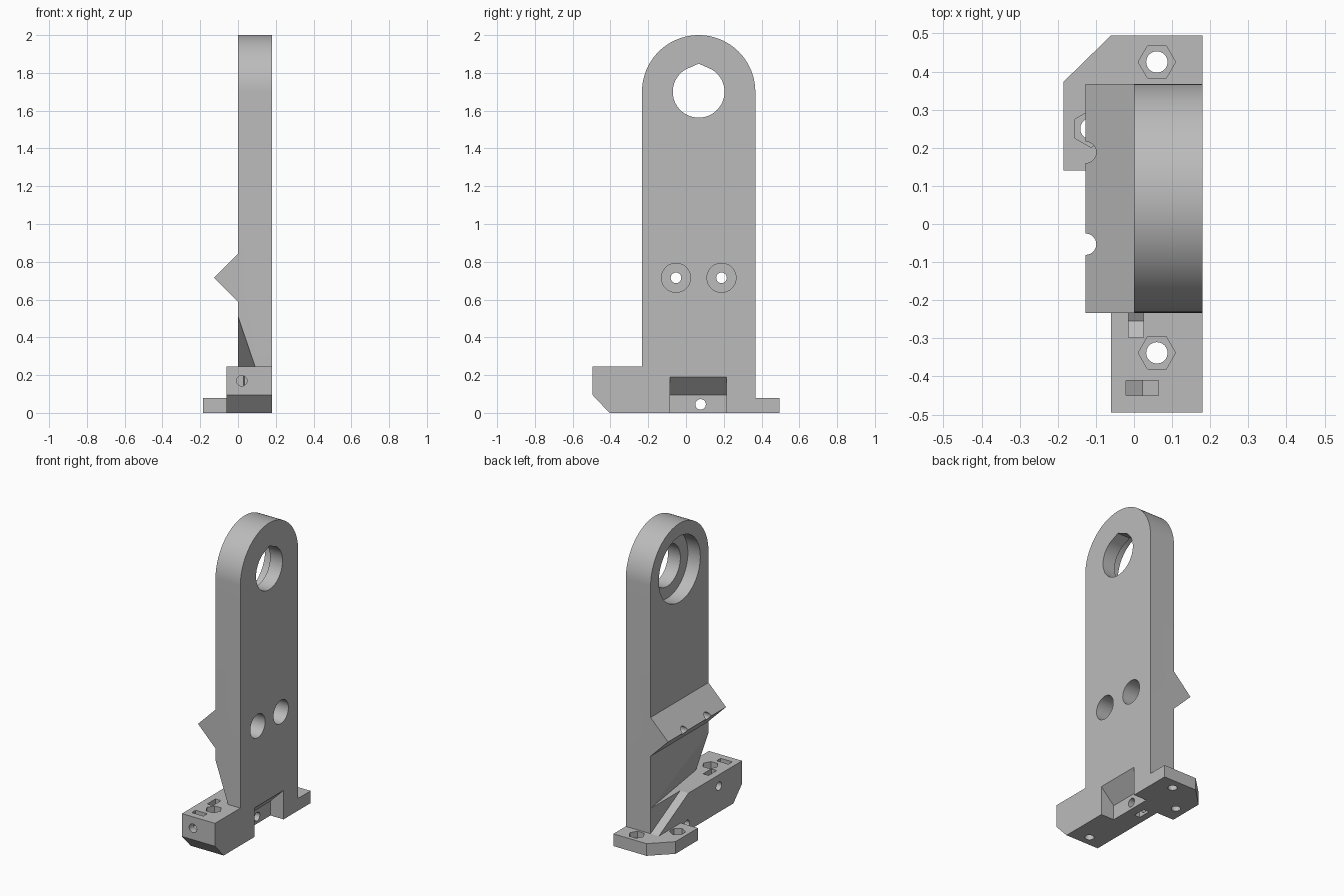
import bpy, bmesh
from math import sin, cos, pi, radians

cube = bpy.data.objects.get("Cube")
if cube:
    bpy.data.objects.remove(cube)

grey = bpy.data.materials.new("plain grey")
grey.use_nodes = True
colour = (0.5, 0.5, 0.5, 1)
grey.diffuse_color = colour
grey.node_tree.nodes["Principled BSDF"].inputs["Base Color"].default_value = colour


def add_object(name, bm):
    bmesh.ops.recalc_face_normals(bm, faces=bm.faces[:])
    mesh = bpy.data.meshes.new(name)
    bm.to_mesh(mesh)
    bm.free()
    mesh.materials.append(grey)
    obj = bpy.data.objects.new(name, mesh)
    bpy.context.collection.objects.link(obj)
    return obj


def prism(name, outline, axis, lo, hi):
    """Extrude a flat outline along one axis; outline uses the other two axes in order."""
    place = {"x": lambda a, b, d: (d, a, b),
             "y": lambda a, b, d: (a, d, b),
             "z": lambda a, b, d: (a, b, d)}[axis]
    bm = bmesh.new()
    ends = [[bm.verts.new(place(a, b, d)) for a, b in outline] for d in (lo, hi)]
    count = len(outline)
    for end in ends:
        bm.faces.new(end)
    for i in range(count):
        j = (i + 1) % count
        bm.faces.new((ends[0][i], ends[0][j], ends[1][j], ends[1][i]))
    return add_object(name, bm)


def arc(a, b, r, n, start=0.0, sweep=2 * pi):
    steps = n if sweep >= 2 * pi else n - 1
    return [(a + r * cos(start + sweep * i / steps), b + r * sin(start + sweep * i / steps))
            for i in range(n)]


def rect(a0, a1, b0, b1):
    return [(a0, b0), (a1, b0), (a1, b1), (a0, b1)]


def combine(body, other, operation):
    """Apply a boolean to the body and discard the second shape."""
    mod = body.modifiers.new("join or cut", "BOOLEAN")
    mod.operation = operation
    mod.solver = "EXACT"
    mod.object = other
    bpy.context.view_layer.objects.active = body
    bpy.ops.object.modifier_apply(modifier=mod.name)
    bpy.data.objects.remove(other)


MID, BACK, FRONT = 0.067, 0.367, -0.233
TOP, FOOT, THICK = 0.245, 0.08, 0.18
HOLE, NUT = 0.028, 0.049

# Upright plate with a round head
body = prism("bracket_body", [(FRONT, 0), (BACK, 0)] + arc(MID, 1.7, 0.3, 49, 0, pi),
             "x", 0, THICK)

# Slanted relief on the lower front corner of the plate
bm = bmesh.new()
relief = [(-0.1, -0.4, TOP), (0.1155, -0.4, TOP), (-0.1, 1.037, TOP), (-0.1, -0.4, 0.879)]
for v in relief:
    bm.verts.new(v)
bmesh.ops.convex_hull(bm, input=bm.verts[:])
combine(body, add_object("relief_cutter", bm), "DIFFERENCE")

# Base block, with a chamfered nose and a side ledge that ramps down to the foot
base = [(-0.405, 0), (BACK, 0), (BACK, FOOT), (0.06, TOP), (-0.495, TOP), (-0.495, 0.095)]
combine(body, prism("base_block", base, "x", -0.06, THICK), "UNION")

# Flat foot with a clipped corner
foot = [(THICK, 0.14), (THICK, 0.495), (-0.06, 0.495), (-0.185, 0.373), (-0.185, 0.14)]
combine(body, prism("foot_plate", foot, "z", 0, FOOT), "UNION")

# Triangular ridge across the inner face
ridge = [(0.03, 0.585), (0, 0.588), (-0.127, 0.715), (0, 0.842), (0.03, 0.842)]
combine(body, prism("ridge", ridge, "y", FRONT, BACK), "UNION")

cutters = []


def cut(outline, axis, lo, hi):
    cutters.append(prism("cutter", outline, axis, lo, hi))


# Bearing seat and peaked through hole in the head
cut(arc(MID, 1.7, 0.215, 64), "x", -0.1, 0.09)
cut(arc(MID, 1.7, 0.137, 53, radians(120), radians(300)) + [(MID, 1.849)], "x", 0.05, 0.3)

# Pair of counterbored holes through the ridge
for y in (-0.053, 0.188):
    cut(arc(y, 0.715, HOLE, 32), "x", -0.3, 0.1)
    cut(arc(y, 0.715, 0.077, 48), "x", 0.04, 0.3)

# Sloped pocket in the outer face, open at the bottom
cut([(0.3, -0.1), (0.085, -0.1), (0.085, 0.095), (THICK, 0.19), (0.3, 0.31)], "y", -0.085, 0.215)

# Vertical screw holes with hexagonal nut seats
for x, y, floor, turn in ((0.06, 0.425, 0.04, 0), (0.06, -0.338, 0.1, 0), (-0.113, 0.25, 0.04, pi / 6)):
    cut(arc(x, y, HOLE, 32), "z", -0.1, 0.2)
    cut(arc(x, y, NUT, 6, turn), "z", floor, 0.3 if y < 0 else 0.15)


def nut_slot(a, b, end):
    """Outline of a nut trap: pointed at one end, straight out to the other."""
    side = NUT * cos(pi / 6)
    tip = NUT if end < b else -NUT
    return [(a - side, end), (a + side, end), (a + side, b + tip / 2),
            (a, b + tip), (a - side, b + tip / 2)]


# Cross screws with slide-in nut slots
cut(arc(0.02, 0.17, HOLE, 32), "y", -0.6, -0.37)
cut(nut_slot(0.022, 0.17, 0.28), "y", -0.45, -0.41)
cut(arc(-0.255, 0.17, HOLE, 32), "x", -0.2, 0.06)
cut(nut_slot(-0.255, 0.17, 0.28), "x", -0.015, 0.025)
cut(arc(0.077, 0.045, HOLE, 32), "x", -0.2, 0.12)
cut(nut_slot(0.077, 0.045, -0.1), "x", -0.015, 0.025)

for cutter in cutters:
    combine(body, cutter, "DIFFERENCE")

# Smooth curved walls, keep flat faces crisp
bpy.ops.object.select_all(action="DESELECT")
body.select_set(True)
bpy.context.view_layer.objects.active = body
bpy.ops.object.shade_smooth_by_angle(angle=radians(14))
